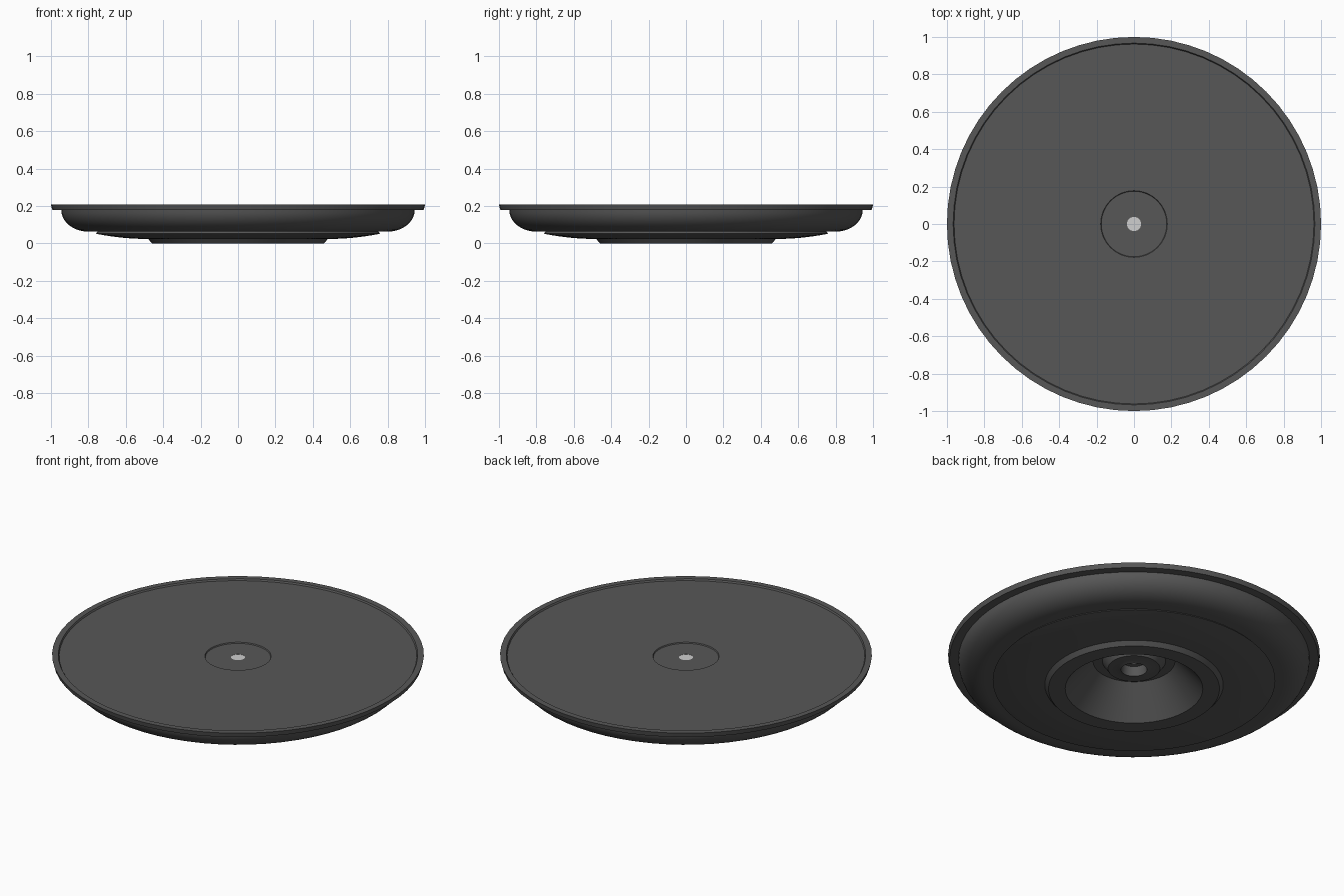
import bpy, bmesh, math

if "Cube" in bpy.data.objects:
    bpy.data.objects.remove(bpy.data.objects["Cube"])

SEGMENTS = 64


def material(name, rgb):
    m = bpy.data.materials.new(name)
    m.diffuse_color = (*rgb, 1)
    m.use_nodes = True
    m.node_tree.nodes["Principled BSDF"].inputs["Base Color"].default_value = m.diffuse_color
    return m


def lathe(name, profile, mat, closed=True):
    """Spin an (r, z) profile around the z axis."""
    bm = bmesh.new()
    rings = []
    for r, z in profile:
        if r == 0:
            rings.append([bm.verts.new((0, 0, z))] * SEGMENTS)
        else:
            rings.append([bm.verts.new((r * math.cos(a), r * math.sin(a), z))
                          for a in (2 * math.pi * i / SEGMENTS for i in range(SEGMENTS))])
    pairs = list(zip(rings, rings[1:]))
    if closed:
        pairs.append((rings[-1], rings[0]))
    for lo, hi in pairs:
        for i in range(SEGMENTS):
            j = (i + 1) % SEGMENTS
            corners = list(dict.fromkeys((lo[i], lo[j], hi[j], hi[i])))
            if len(corners) > 2:
                bm.faces.new(corners)
    bmesh.ops.recalc_face_normals(bm, faces=bm.faces)
    me = bpy.data.meshes.new(name)
    bm.to_mesh(me)
    bm.free()
    me.materials.append(mat)
    ob = bpy.data.objects.new(name, me)
    bpy.context.collection.objects.link(ob)
    bpy.context.view_layer.objects.active = ob
    ob.select_set(True)
    bpy.ops.object.shade_smooth_by_angle(angle=math.radians(30))
    ob.select_set(False)
    return ob


dark = material("dark_grey", (0.095, 0.095, 0.095))
light = material("light_grey", (0.62, 0.62, 0.62))

# Rounded underside shoulder
shoulder = [(0.80 + 0.145 * math.cos(a), 0.18 - 0.117 * math.sin(a))
            for a in (math.pi / 2 * i / 10 for i in range(11))]
# Gently curved lower plate, running inward to the foot
plate = [(0.76 - 0.28 * t, 0.052 - 0.028 * (1 - (1 - t) ** 2))
         for t in (i / 6 for i in range(7))]

# Platter: recessed top, rim, shoulder, plate, foot, hollow cone, hanging hub
profile = [
    (0.038, 0.192), (0.175, 0.192), (0.178, 0.198),          # label recess
    (0.962, 0.198), (0.967, 0.207), (1.0, 0.207),            # top and rim
    (0.993, 0.18), *shoulder, (0.75, 0.063), *plate,
    (0.46, 0.0), (0.37, 0.0), (0.22, 0.17),                  # foot and cone
    (0.17, 0.17), (0.14, 0.125), (0.095, 0.125),             # hub
    (0.07, 0.118), (0.065, 0.175), (0.038, 0.175),
]
lathe("platter", profile, dark)

# Spindle plug in the centre hole
lathe("spindle_plug", [(0, 0.191), (0.038, 0.191), (0.038, 0.176), (0, 0.176)],
      light, closed=False)
